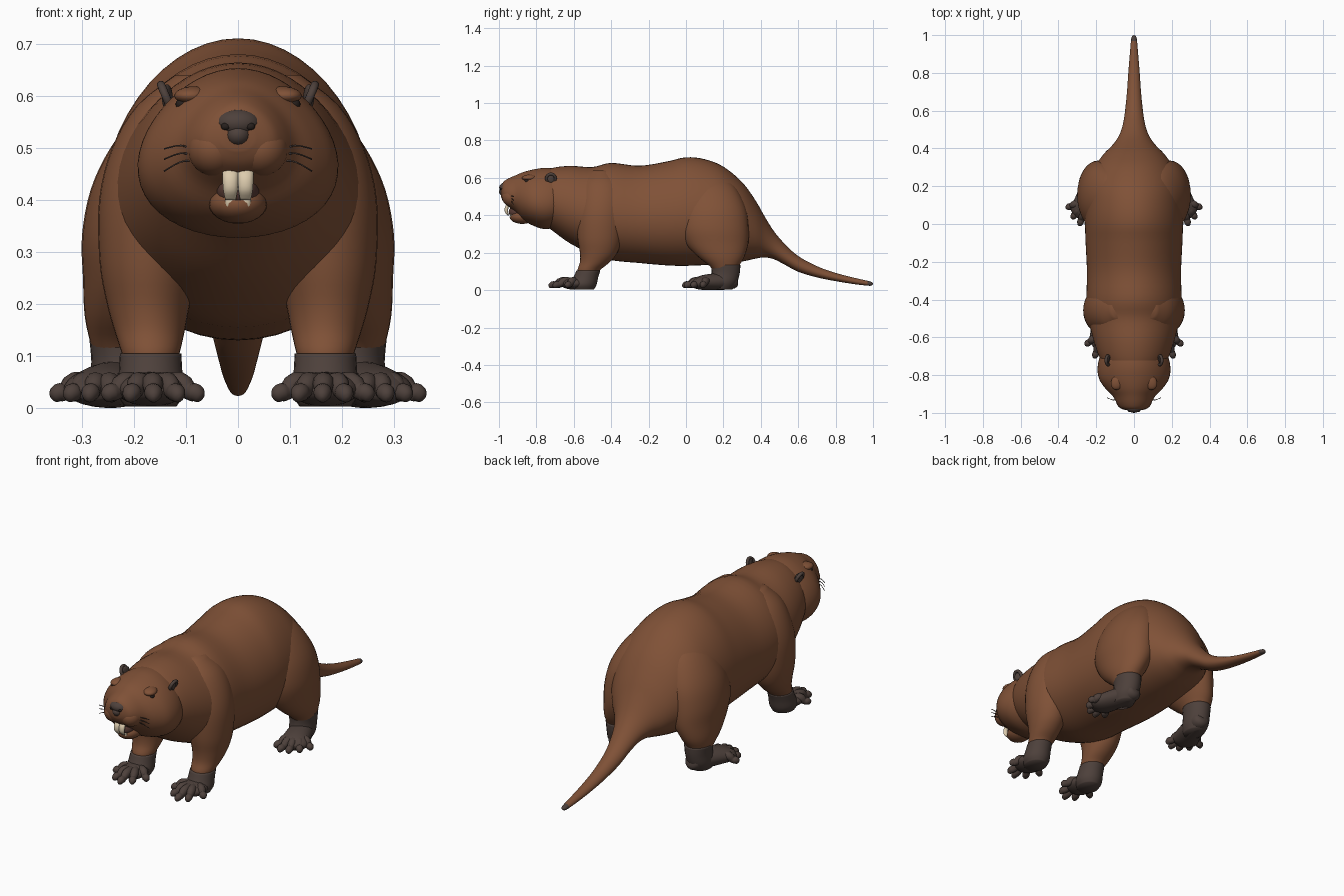
import bpy, bmesh, math
from mathutils import Vector, Matrix

def mat(name, r, g, b):
    m = bpy.data.materials.new(name)
    m.diffuse_color = (r, g, b, 1)
    return m

FUR = mat("brown fur", 0.215, 0.083, 0.038)
SKIN = mat("dark skin", 0.075, 0.052, 0.044)
IVORY = mat("ivory teeth", 0.72, 0.60, 0.42)
MOUTH = mat("mouth lining", 0.10, 0.045, 0.035)
BLACK = mat("eye black", 0.02, 0.014, 0.012)
X, Y, Z = Vector((1, 0, 0)), Vector((0, 1, 0)), Vector((0, 0, 1))

def smooth_rows(rows, sub):
    """Catmull-Rom resampling of (x, y, z, r1, r2) rows."""
    out = []
    for i in range(len(rows) - 1):
        p = [rows[max(0, min(len(rows) - 1, i + k))] for k in (-1, 0, 1, 2)]
        for s in range(sub):
            t = s / sub
            out.append([0.5 * (2 * b + (c - a) * t + (2 * a - 5 * b + 4 * c - d) * t * t
                               + (3 * b - a - 3 * c + d) * t ** 3) for a, b, c, d in zip(*p)])
    return out + [list(rows[-1])]

def tube(bm, rows, frame=None, n=20, sub=4, egg=0.0):
    """Loft elliptical rings along the rows; egg narrows the upper side."""
    rows = smooth_rows(rows, sub)
    pts = [Vector(r[:3]) for r in rows]
    rings = []
    for i, r in enumerate(rows):
        if frame:
            a, b = frame
        else:
            t = (pts[min(i + 1, len(pts) - 1)] - pts[max(i - 1, 0)]).normalized()
            a = t.cross(Z if abs(t.z) < 0.95 else Y).normalized()
            b = a.cross(t)
        ra, rb = max(r[3], 0.0015), max(r[4], 0.0015)
        ring = []
        for k in range(n):
            w = 2 * math.pi * k / n
            ring.append(bm.verts.new(pts[i] + a * ra * math.cos(w) * (1 - egg * math.sin(w))
                                     + b * rb * math.sin(w)))
        rings.append(ring)
    for p, q in zip(rings, rings[1:]):
        for k in range(n):
            bm.faces.new((p[k], p[(k + 1) % n], q[(k + 1) % n], q[k]))
    bm.faces.new(rings[0])
    bm.faces.new(rings[-1])

def ball(bm, c, r, rot=0.0, axis='Z', seg=24):
    m = Matrix.Translation(c) @ Matrix.Rotation(rot, 4, axis) @ Matrix.Diagonal((*r, 1))
    bmesh.ops.create_uvsphere(bm, u_segments=seg, v_segments=seg // 2, radius=1, matrix=m)

def finish(name, bm, mats, mirror=False, rule=None):
    bmesh.ops.recalc_face_normals(bm, faces=bm.faces)
    for f in bm.faces:
        f.smooth = True
        if rule:
            f.material_index = rule(f.calc_center_median())
    me = bpy.data.meshes.new(name)
    bm.to_mesh(me)
    bm.free()
    for m in mats:
        me.materials.append(m)
    ob = bpy.data.objects.new(name, me)
    bpy.context.collection.objects.link(ob)
    if mirror:
        ob.modifiers.new("Mirror", 'MIRROR')
    return ob

# Body running into the tail: y, centre z, half width, half height
body = [(-.80, .50, .12, .12), (-.72, .487, .175, .165), (-.62, .457, .212, .207),
        (-.50, .425, .24, .233), (-.40, .42, .25, .26), (-.25, .405, .248, .26),
        (-.10, .41, .255, .278), (0, .42, .258, .29), (.10, .417, .255, .283),
        (.20, .40, .245, .26), (.30, .365, .208, .212), (.37, .325, .16, .157),
        (.42, .285, .112, .11), (.47, .24, .078, .075), (.53, .19, .058, .055),
        (.60, .14, .047, .042), (.70, .098, .037, .030), (.80, .07, .030, .022),
        (.90, .049, .022, .017), (.97, .037, .016, .013), (.99, .034, .012, .010), (1.0, .033, .003, .003)]
bm = bmesh.new()
tube(bm, [(0, y, z, a, b) for y, z, a, b in body], (X, Z), 48, 4, 0.10)
finish("body_and_tail", bm, [FUR, SKIN], rule=lambda c: int(c.y > 0.968))

# Head with brows, cheeks and upper lip pads
head = [(-.64, .50, .10, .10), (-.66, .498, .14, .13), (-.70, .492, .176, .156), (-.76, .49, .19, .163),
        (-.82, .495, .182, .149), (-.87, .503, .150, .128), (-.91, .515, .112, .099),
        (-.95, .522, .088, .075), (-.975, .525, .066, .055), (-.988, .525, .03, .03)]
bm = bmesh.new()
tube(bm, [(0, y, z, a, b) for y, z, a, b in head], (X, Z), 48, 4, 0.18)
for s in (-1, 1):
    ball(bm, (s * .045, -.927, .497), (.052, .057, .052))
    ball(bm, (s * .085, -.835, .600), (.035, .045, .018), s * .5)
finish("head", bm, [FUR])

# Lower jaw and mouth
bm = bmesh.new()
ball(bm, (0, -.875, .392), (.056, .068, .038))
finish("lower_jaw", bm, [FUR])
bm = bmesh.new()
ball(bm, (0, -.893, .418), (.042, .055, .038))
finish("mouth", bm, [MOUTH])

# Incisors
bm = bmesh.new()
tube(bm, [(.0145, -.925, .475, .015, .010), (.0145, -.955, .450, .0155, .010),
          (.0145, -.960, .420, .014, .009), (.0145, -.950, .400, .010, .004)], (X, Y), 12)
tube(bm, [(.0135, -.905, .370, .013, .009), (.0135, -.928, .385, .013, .009),
          (.0135, -.936, .405, .010, .004)], (X, Y), 12)
finish("incisors", bm, [IVORY], True)

# Nose with nostrils
bm = bmesh.new()
ball(bm, (0, -.963, .548), (.044, .036, .028))
ball(bm, (0, -.968, .525), (.026, .032, .024))
finish("nose", bm, [SKIN])
bm = bmesh.new()
ball(bm, (.024, -.990, .541), (.009, .006, .007), seg=12)
finish("nostrils", bm, [BLACK], True)

# Eyes
bm = bmesh.new()
ball(bm, (.107, -.850, .584), (.013, .013, .012), seg=16)
finish("eyes", bm, [BLACK], True)

# Ears: curled rim around a thin cup
bm = bmesh.new()
arc = [math.radians(a) for a in range(-70, 221, 29)]
tube(bm, [(.138 + .010 * math.sin(w), -.722 + .024 * math.cos(w), .597 + .024 * math.sin(w), .008, .008)
          for w in arc], None, 10, 2)
ball(bm, (.136, -.718, .597), (.008, .024, .025), .3)
finish("ears", bm, [SKIN], True)

# Whiskers
bm = bmesh.new()
for z0, z1 in ((.495, .498), (.485, .478), (.475, .455)):
    tube(bm, [(.080, -.925, z0, .002, .002), (.11, -.932, (z0 + z1) / 2 + .008, .0018, .0018),
              (.142, -.920, z1, .001, .001)], None, 6, 3)
finish("whiskers", bm, [SKIN], True)

# Legs: z, centre x, centre y, half width, half depth
front = [(.085, .168, -.525, .050, .054), (.11, .168, -.518, .057, .062), (.15, .17, -.487, .068, .08),
         (.20, .172, -.467, .080, .10), (.28, .17, -.46, .096, .12), (.40, .16, -.455, .107, .13),
         (.50, .14, -.45, .102, .125), (.58, .11, -.45, .085, .105), (.64, .08, -.45, .04, .05)]
hind = [(.09, .225, .215, .048, .058), (.13, .225, .205, .060, .080), (.18, .215, .188, .080, .125),
        (.25, .195, .165, .103, .168), (.33, .185, .15, .115, .185), (.42, .165, .145, .118, .18),
        (.50, .14, .14, .105, .155), (.57, .11, .13, .08, .12), (.63, .08, .12, .03, .05)]
for name, rows in (("front_legs", front), ("hind_legs", hind)):
    bm = bmesh.new()
    tube(bm, [(x, y, z, a, b) for z, x, y, a, b in rows], (X, Y), 32)
    finish(name, bm, [FUR], True)

def toes(bm, root, tips):
    """Knuckled toes fanning from the root of the foot."""
    for tx, ty in tips:
        p = lambda k: (root[0] + (tx - root[0]) * k, root[1] + (ty - root[1]) * k)
        tube(bm, [(*p(.25), .045, .018, .02), (*p(.58), .047, .021, .022), (*p(.75), .032, .016, .017),
                  (*p(.88), .029, .018, .018), (*p(.97), .020, .011, .012), (*p(1.0), .017, .003, .004)],
             None, 12, 3)

# Front feet
bm = bmesh.new()
tube(bm, [(.168, -.522, .105, .059, .064), (.168, -.535, .07, .061, .066),
          (.168, -.55, .03, .064, .072), (.168, -.55, .003, .05, .058)], (X, Y), 24)
ball(bm, (.167, -.600, .036), (.068, .075, .033))
toes(bm, (.167, -.57), [(.07, -.635), (.112, -.70), (.162, -.733), (.21, -.71), (.256, -.64)])
finish("front_feet", bm, [SKIN], True)

# Hind feet
bm = bmesh.new()
tube(bm, [(.222, .213, .135, .064, .078), (.222, .212, .09, .060, .075),
          (.225, .20, .04, .058, .073), (.225, .19, .004, .045, .058)], (X, Y), 24)
tube(bm, [(.21, .275, .05, .012, .012), (.213, .26, .048, .04, .038), (.23, .19, .046, .055, .045),
          (.255, .11, .042, .064, .042), (.272, .06, .036, .066, .032), (.28, .03, .03, .03, .015)], None, 24)
toes(bm, (.255, .13), [(.20, .01), (.242, -.018), (.288, -.008), (.328, .03), (.357, .085)])
finish("hind_feet", bm, [SKIN], True)
